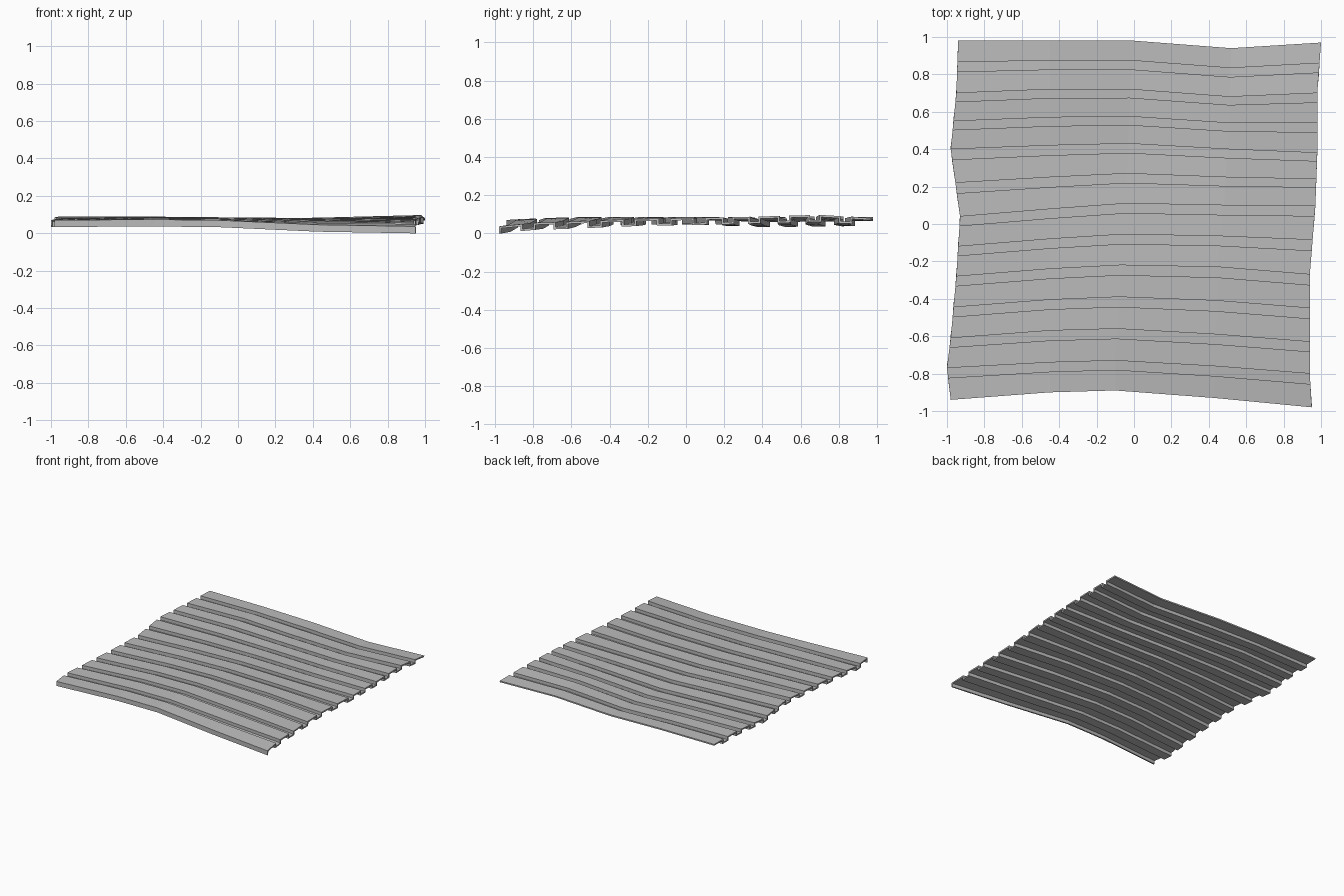
import bpy
import bmesh
from mathutils import Vector

default_cube = bpy.data.objects.get("Cube")
if default_cube:
    bpy.data.objects.remove(default_cube, do_unlink=True)

RIDGES = 12
RIDGE_SHARE = 0.69      # part of each pitch taken by the raised rib
GROOVE_DEPTH = 0.026
THICKNESS = 0.011

# Warped sheet guide rows, front to back:
# pitch index, then x, y and z of the bends from right edge to left edge
GUIDES = [
    (0, (-.98, -.45, -.1, .43, .95), (-.94, -.9, -.89, -.93, -.98), (.07, .073, .069, .045, .036)),
    (1, (-1, -.45, -.1, .43, .94), (-.77, -.74, -.73, -.76, -.8), (.07, .08, .077, .06, .055)),
    (2, (-.98, -.45, -.09, .44, .94), (-.61, -.57, -.56, -.59, -.63), (.075, .085, .084, .07, .06)),
    (4, (-.95, -.45, -.07, .45, .94), (-.28, -.24, -.22, -.23, -.27), (.08, .086, .085, .08, .075)),
    (6, (-.93, -.45, -.04, .48, .97), (.04, .08, .11, .1, .1), (.085, .085, .08, .08, .082)),
    (8, (-.98, -.45, -.03, .5, .98), (.4, .42, .43, .4, .38), (.085, .08, .07, .078, .088)),
    (10, (-.95, -.45, -.02, .51, .98), (.7, .72, .72, .68, .7), (.09, .09, .073, .085, .097)),
    (RIDGES - 1 + RIDGE_SHARE, (-.94, -.45, 0, .52, 1), (.98, .98, .98, .94, .97),
     (.085, .085, .076, .075, .08)),
]


def sheet_row(pitch):
    """Points across the sheet at a pitch position, blended between guides."""
    for near, far in zip(GUIDES, GUIDES[1:]):
        if pitch <= far[0] + 1e-6:
            break
    blend = (pitch - near[0]) / (far[0] - near[0])
    return [Vector(a).lerp(Vector(b), blend)
            for a, b in zip(zip(*near[1:]), zip(*far[1:]))]


def dropped(row, depth):
    return [point - Vector((0, 0, depth)) for point in row]


def make_material(name, colour):
    material = bpy.data.materials.new(name)
    material.use_nodes = True
    material.diffuse_color = colour
    shader = next(n for n in material.node_tree.nodes if n.type == 'BSDF_PRINCIPLED')
    shader.inputs["Base Color"].default_value = colour
    return material


# Profile: front lip, then flat ribs separated by square grooves
rows = []
for ridge in range(RIDGES):
    start = sheet_row(ridge)
    end = sheet_row(ridge + RIDGE_SHARE)
    lip = GROOVE_DEPTH + THICKNESS if ridge == 0 else GROOVE_DEPTH
    rows += [dropped(start, lip), start, end]
    if ridge < RIDGES - 1:
        rows.append(dropped(end, GROOVE_DEPTH))

# Skin the rows into one corrugated surface
bm = bmesh.new()
grid = [[bm.verts.new(point) for point in row] for row in rows]
for front, back in zip(grid, grid[1:]):
    for i in range(len(front) - 1):
        bm.faces.new((front[i], front[i + 1], back[i + 1], back[i]))
mesh = bpy.data.meshes.new("corrugated_sheet")
bm.to_mesh(mesh)
bm.free()

sheet = bpy.data.objects.new("corrugated_sheet", mesh)
bpy.context.collection.objects.link(sheet)
mesh.materials.append(make_material("grey_metal", (0.5, 0.5, 0.5, 1)))

# Give the sheet its thickness below the surface
solid = sheet.modifiers.new("thickness", 'SOLIDIFY')
solid.thickness = THICKNESS
solid.offset = -1
solid.use_even_offset = True
